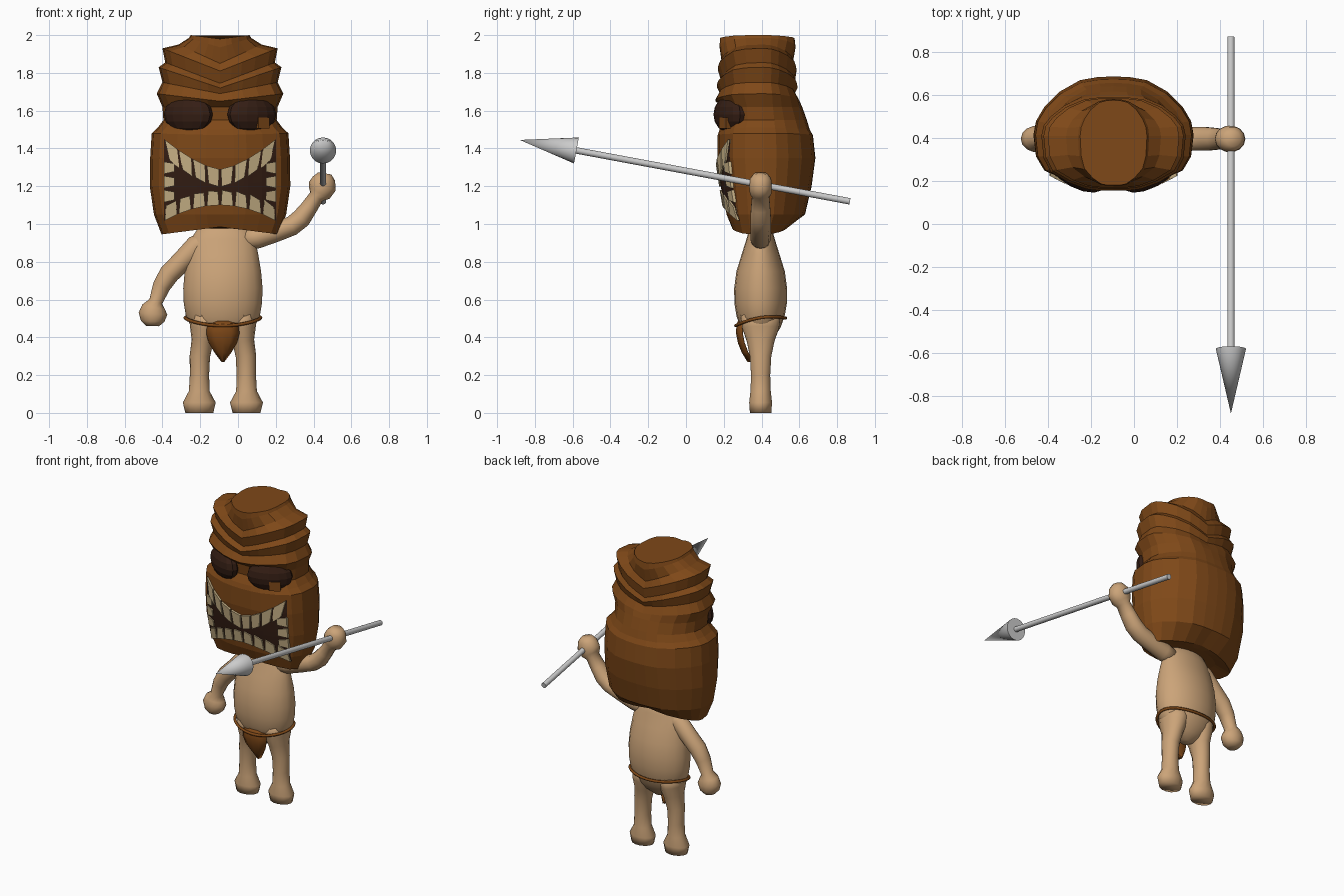
import bpy, bmesh, math
from mathutils import Vector
from mathutils.bvhtree import BVHTree

if "Cube" in bpy.data.objects:
    bpy.data.objects.remove(bpy.data.objects["Cube"])


def material(name, rgb):
    m = bpy.data.materials.new(name)
    m.diffuse_color = (*rgb, 1)
    m.use_nodes = True
    m.node_tree.nodes["Principled BSDF"].inputs["Base Color"].default_value = m.diffuse_color
    return m


WOOD = material("wood", (0.21, 0.065, 0.009))
SKIN = material("skin", (0.60, 0.37, 0.19))
TOOTH = material("tooth", (0.60, 0.46, 0.25))
DARK = material("dark", (0.035, 0.013, 0.007))


def make(name, verts, faces, mat=None, smooth=False):
    me = bpy.data.meshes.new(name)
    me.from_pydata(verts, [], faces)
    bm = bmesh.new()
    bm.from_mesh(me)
    bmesh.ops.recalc_face_normals(bm, faces=bm.faces)
    bm.to_mesh(me)
    bm.free()
    ob = bpy.data.objects.new(name, me)
    bpy.context.collection.objects.link(ob)
    if mat:
        me.materials.append(mat)
    for p in me.polygons:
        p.use_smooth = smooth
    return ob


def loft(name, rings, mat=None, smooth=False):
    """Skin closed rings of equal length and cap both ends."""
    n = len(rings[0])
    verts = [v for r in rings for v in r]
    faces = [(k * n + i, k * n + (i + 1) % n, (k + 1) * n + (i + 1) % n, (k + 1) * n + i)
             for k in range(len(rings) - 1) for i in range(n)]
    faces += [tuple(range(n))[::-1], tuple(range(len(verts) - n, len(verts)))]
    return make(name, verts, faces, mat, smooth)


def tube(name, path, n=14, yc=0.395):
    """Limb along an x-z path of (x, z, radius across, radius in y)."""
    rings = []
    for k, (x, z, rn, ry) in enumerate(path):
        a, b = path[max(k - 1, 0)], path[min(k + 1, len(path) - 1)]
        t = Vector((b[0] - a[0], b[1] - a[1])).normalized()
        rings.append([(x + t.y * rn * math.cos(w), yc + ry * math.sin(w), z - t.x * rn * math.cos(w))
                      for w in (2 * math.pi * i / n for i in range(n))])
    return loft(name, rings, SKIN, True)


# carved mask: one half cross-section, scaled for every ring
CX, CY = -0.095, 0.40
half = [(0, -1), (.2, -1), (.38, -.97), (.62, -.85), (.87, -.65), (.97, -.38), (1, .05),
        (.97, .28), (.87, .5), (.68, .75), (.42, .94), (.2, .99), (0, 1)]
section = half + [(-u, t) for u, t in half[-2:0:-1]]
# z at the side, dip at the centre, half width, front y, back y
tiers = [(.97, -.01, .20, .29, .49), (.945, -.04, .31, .245, .53), (1.05, 0, .35, .215, .63),
         (1.20, 0, .372, .190, .665), (1.35, 0, .37, .168, .685), (1.48, .01, .362, .168, .672),
         (1.51, .01, .33, .178, .655), (1.55, 0, .30, .205, .64), (1.62, 0, .305, .195, .615),
         (1.69, .04, .335, .155, .60), (1.75, .06, .305, .18, .575), (1.83, .11, .325, .165, .59),
         (1.855, .11, .29, .19, .575), (1.93, .12, .305, .17, .585), (1.95, .10, .22, .19, .565),
         (1.985, .05, .165, .178, .58), (2.0, .02, .155, .18, .575)]
rings = []
for z, dip, hw, yf, yb in tiers:
    rings.append([(CX + hw * u, CY + t * (CY - yf if t < 0 else yb - CY), z - dip * (1 - abs(u)))
                  for u, t in section])
mask = loft("mask", rings, WOOD)
bm = bmesh.new()
bm.from_mesh(mask.data)
surface = BVHTree.FromBMesh(bm)
bm.free()


def on_face(dx, z, lift):
    """Point on the front of the mask, lifted towards the viewer."""
    hit = surface.ray_cast(Vector((CX + dx, -1, z)), Vector((0, 1, 0)))[0]
    return (CX + dx, (hit.y if hit else 0.25) - lift, z)


# mouth
W = 0.297


def top(u):
    return 1.29 + .16 * abs(u) ** 1.5


def low(u):
    return 1.10 - .085 * u * u


C, R = 24, 10
verts = [on_face(W * u, low(u) + (top(u) - low(u)) * j / R, .006)
         for j in range(R + 1) for u in (2 * i / C - 1 for i in range(C + 1))]
faces = [(j * (C + 1) + i, j * (C + 1) + i + 1, (j + 1) * (C + 1) + i + 1, (j + 1) * (C + 1) + i)
         for j in range(R) for i in range(C)]
make("mouth", verts, faces, DARK)

# teeth: upper row, lower row and both sides
tv, tf = [], []


def tooth(corners):
    b = len(tv)
    for lift in (.015, -.005):
        tv.extend(on_face(x, z, lift) for x, z in corners)
    tf.extend([(b, b + 1, b + 2, b + 3), (b + 4, b + 7, b + 6, b + 5)])
    tf.extend((b + i, b + 4 + i, b + 4 + (i + 1) % 4, b + (i + 1) % 4) for i in range(4))


N = 8
for i in range(N):
    a, b = 2 * i / N - 1 + .015, 2 * (i + 1) / N - 1 - .015
    m = (a + b) / 2
    s = .93
    tooth([(W * a, top(a)), (W * b, top(b)),
           (W * (m * .93 + (b - m) * .8), top(b * s) - .092), (W * (m * .93 + (a - m) * .8), top(a * s) - .092)])
    tooth([(W * a, low(a)), (W * b, low(b)),
           (W * (m + (b - m) * .8), low(b) + .072), (W * (m + (a - m) * .8), low(a) + .08)])
for s in (-1, 1):
    for z in (1.115, 1.19, 1.265):
        tooth([(s * W, z), (s * W, z + .065), (s * (W - .055), z + .055), (s * (W - .055), z + .012)])
make("teeth", tv, tf, TOOTH)

# eyes: flattened dark bulges turned outwards
for s, side in ((-1, "left"), (1, "right")):
    bpy.ops.mesh.primitive_uv_sphere_add(segments=14, ring_count=8, location=(CX + s * .168, .235, 1.58),
                                         rotation=(0, 0, s * math.radians(28)))
    eye = bpy.context.object
    eye.name = side + "_eye"
    eye.scale = (.142, .068, .10)
    eye.data.materials.append(DARK)
# small glint panel on one eye
bpy.ops.mesh.primitive_cube_add(size=1, location=(CX + .225, .207, 1.535), rotation=(0, 0, math.radians(32)))
glint = bpy.context.object
glint.name = "eye_glint"
glint.scale = (.07, .03, .06)
glint.data.materials.append(WOOD)

# body, legs and arms
BX = -.08
tube("torso", [(BX, .36, .03, .03), (BX, .40, .11, .07), (BX, .45, .165, .105), (BX, .51, .195, .127),
               (BX, .58, .207, .139), (BX, .66, .21, .14), (BX, .75, .202, .128), (BX, .84, .187, .10),
               (BX, .92, .17, .075), (BX, .98, .13, .058), (BX, 1.0, .06, .04)], 20)
for s, side in ((-1, "left"), (1, "right")):
    tube(side + "_leg", [(BX + s * d, z, r, q) for d, z, r, q in
                         ((.125, 0, .074, .058), (.125, .055, .087, .062), (.125, .115, .055, .055),
                          (.124, .20, .051, .052), (.122, .30, .054, .058), (.108, .38, .058, .075),
                          (.10, .45, .075, .10), (.09, .53, .09, .11))])
tube("lowered_arm", [(-.14, .92, .05, .05), (-.22, .88, .062, .056), (-.30, .80, .055, .055),
                     (-.365, .735, .054, .055), (-.405, .67, .047, .05), (-.435, .59, .036, .043),
                     (-.446, .56, .062, .056), (-.45, .525, .076, .062), (-.452, .485, .062, .057),
                     (-.453, .46, .035, .035)])
tube("raised_arm", [(.02, .91, .05, .05), (.10, .93, .06, .056), (.20, .96, .055, .055),
                    (.285, .99, .052, .056), (.335, 1.03, .052, .056), (.375, 1.085, .045, .052),
                    (.415, 1.145, .04, .047), (.43, 1.165, .063, .058), (.447, 1.20, .074, .062),
                    (.455, 1.24, .06, .057), (.46, 1.268, .035, .035)])

# waist cord
cu = bpy.data.curves.new("waist_cord", "CURVE")
cu.dimensions, cu.bevel_depth, cu.bevel_resolution = "3D", .009, 1
sp = cu.splines.new("POLY")
sp.points.add(31)
for i, p in enumerate(sp.points):
    c, s = math.cos(i * math.pi / 16), math.sin(i * math.pi / 16)
    p.co = (BX + .2 * c, .395 + .132 * s, .482 + .02 * s + .022 * c * c, 1)
sp.use_cyclic_u = True
cu.materials.append(WOOD)
bpy.context.collection.objects.link(bpy.data.objects.new("waist_cord", cu))

# leaf-shaped loincloth
verts = [(BX + hw * u, y + .025 * u * u, z) for z, hw, y in
         ((.487, .062, .275), (.47, .083, .267), (.42, .088, .265), (.37, .075, .275), (.32, .045, .295),
          (.27, .008, .325)) for u in (-1, -.5, 0, .5, 1)]
faces = [(j * 5 + i, j * 5 + i + 1, j * 5 + i + 6, j * 5 + i + 5) for j in range(5) for i in range(4)]
leaf = make("loincloth", verts, faces, WOOD, True)
leaf.modifiers.new("thickness", "SOLIDIFY").thickness = .012

# spear
butt, tip = Vector((.45, .868, 1.12)), Vector((.45, -.88, 1.445))
axis = (tip - butt).normalized()
neck = tip - axis * .305
for name, a, b, r1, r2 in (("spear_shaft", butt, neck, .017, .017), ("spear_head", neck, tip, .07, 0)):
    bpy.ops.mesh.primitive_cone_add(vertices=20, radius1=r1, radius2=r2, depth=(b - a).length,
                                    location=(a + b) / 2, rotation=axis.to_track_quat("Z", "Y").to_euler())
    bpy.context.object.name = name
    bpy.ops.object.shade_smooth_by_angle()
